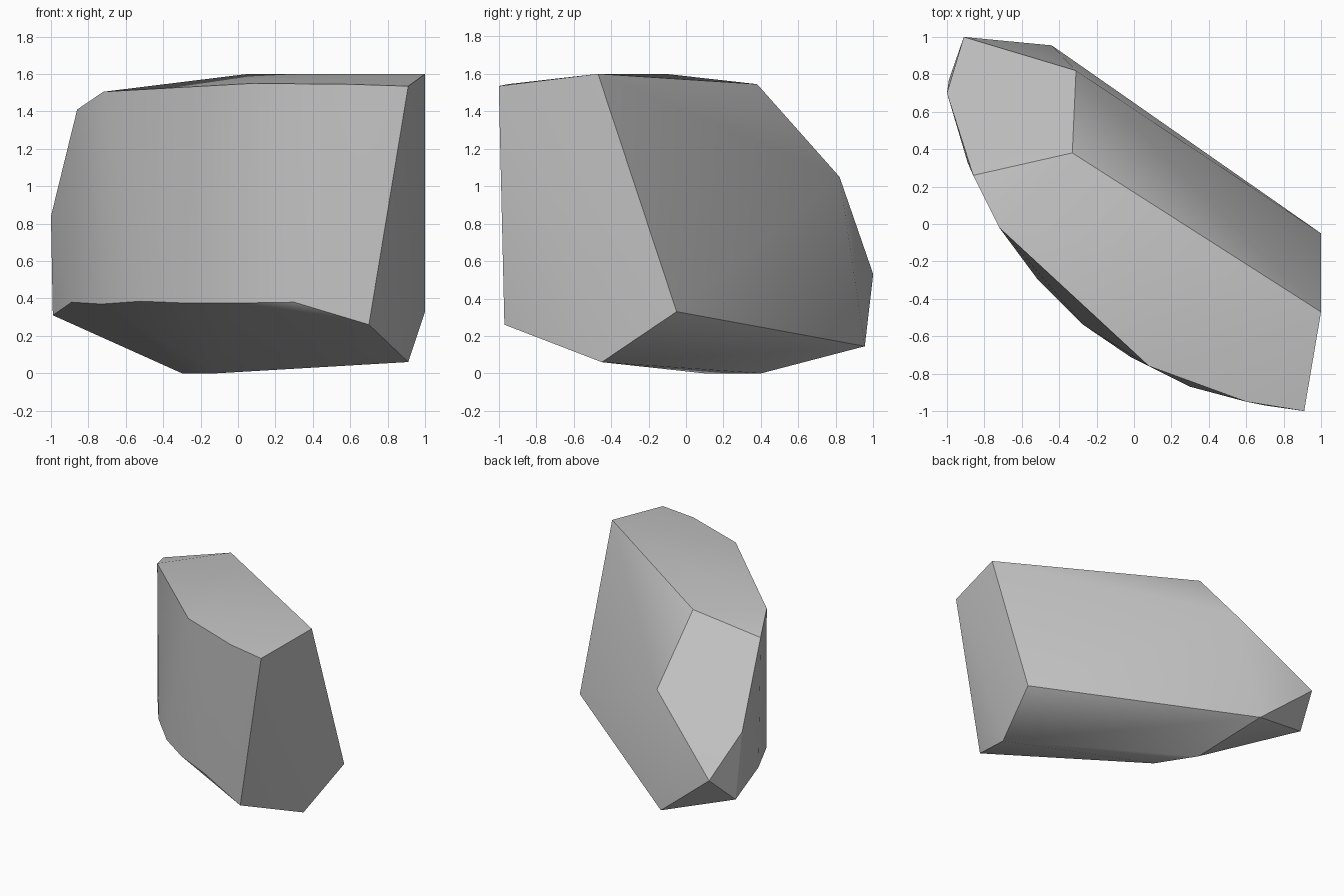
import bpy
import bmesh
import math

default_cube = bpy.data.objects.get("Cube")
if default_cube:
    bpy.data.objects.remove(default_cube, do_unlink=True)


def make_material(name, color):
    material = bpy.data.materials.new(name)
    material.use_nodes = True
    material.diffuse_color = color
    shader = next(n for n in material.node_tree.nodes if n.type == "BSDF_PRINCIPLED")
    shader.inputs["Base Color"].default_value = color
    shader.inputs["Roughness"].default_value = 0.9
    return material


def hull_object(name, rings, material):
    """Wrap the corner groups in one convex chiselled solid."""
    bm = bmesh.new()
    for ring in rings:
        for corner in ring:
            bm.verts.new(corner)
    result = bmesh.ops.convex_hull(bm, input=bm.verts[:])
    loose = {g for g in result["geom_interior"] + result["geom_unused"]
             if isinstance(g, bmesh.types.BMVert) and g.is_valid and not g.link_faces}
    bmesh.ops.delete(bm, geom=list(loose), context="VERTS")
    # Merge coplanar triangles into clean facets
    bmesh.ops.dissolve_limit(bm, angle_limit=math.radians(0.5),
                             verts=bm.verts[:], edges=bm.edges[:])
    bmesh.ops.recalc_face_normals(bm, faces=bm.faces[:])
    mesh = bpy.data.meshes.new(name)
    bm.to_mesh(mesh)
    bm.free()
    mesh.materials.append(material)
    obj = bpy.data.objects.new(name, mesh)
    bpy.context.collection.objects.link(obj)
    return obj


# Rounded front wall: upper and lower rims
front_upper_rim = [(-0.86, 0.26, 1.41), (-0.72, -0.02, 1.505), (0.08, -0.76, 1.55),
                   (0.60, -0.95, 1.545), (0.91, -1.0, 1.535)]
front_lower_rim = [(-0.89, 0.33, 0.38), (-0.73, 0.0, 0.37), (-0.52, -0.29, 0.385),
                   (-0.27, -0.54, 0.375), (-0.02, -0.71, 0.375),
                   (0.30, -0.87, 0.38), (0.70, -0.97, 0.26)]

# Slanted back wall
back_wall = [(1.0, -0.47, 1.6), (-0.33, 0.38, 1.545), (-0.31, 0.82, 1.05),
             (-0.44, 0.955, 0.145), (1.0, -0.05, 0.33)]

# Pointed end, crown and underside
pointed_end = [(-0.91, 1.0, 0.53), (-1.0, 0.70, 0.84), (-0.99, 0.77, 0.31)]
crown = [(0.05, -0.11, 1.6)]
underside = [(0.91, -0.45, 0.06), (-0.30, 0.40, 0.0), (-0.11, 0.10, 0.0)]

stone = make_material("stone grey", (0.55, 0.55, 0.55, 1.0))
rock = hull_object("rock", [front_upper_rim, front_lower_rim, back_wall,
                            pointed_end, crown, underside], stone)

# Soft shading across shallow facets, crisp chiselled edges elsewhere
bpy.ops.object.select_all(action="DESELECT")
rock.select_set(True)
bpy.context.view_layer.objects.active = rock
bpy.ops.object.shade_smooth_by_angle(angle=math.radians(30))
